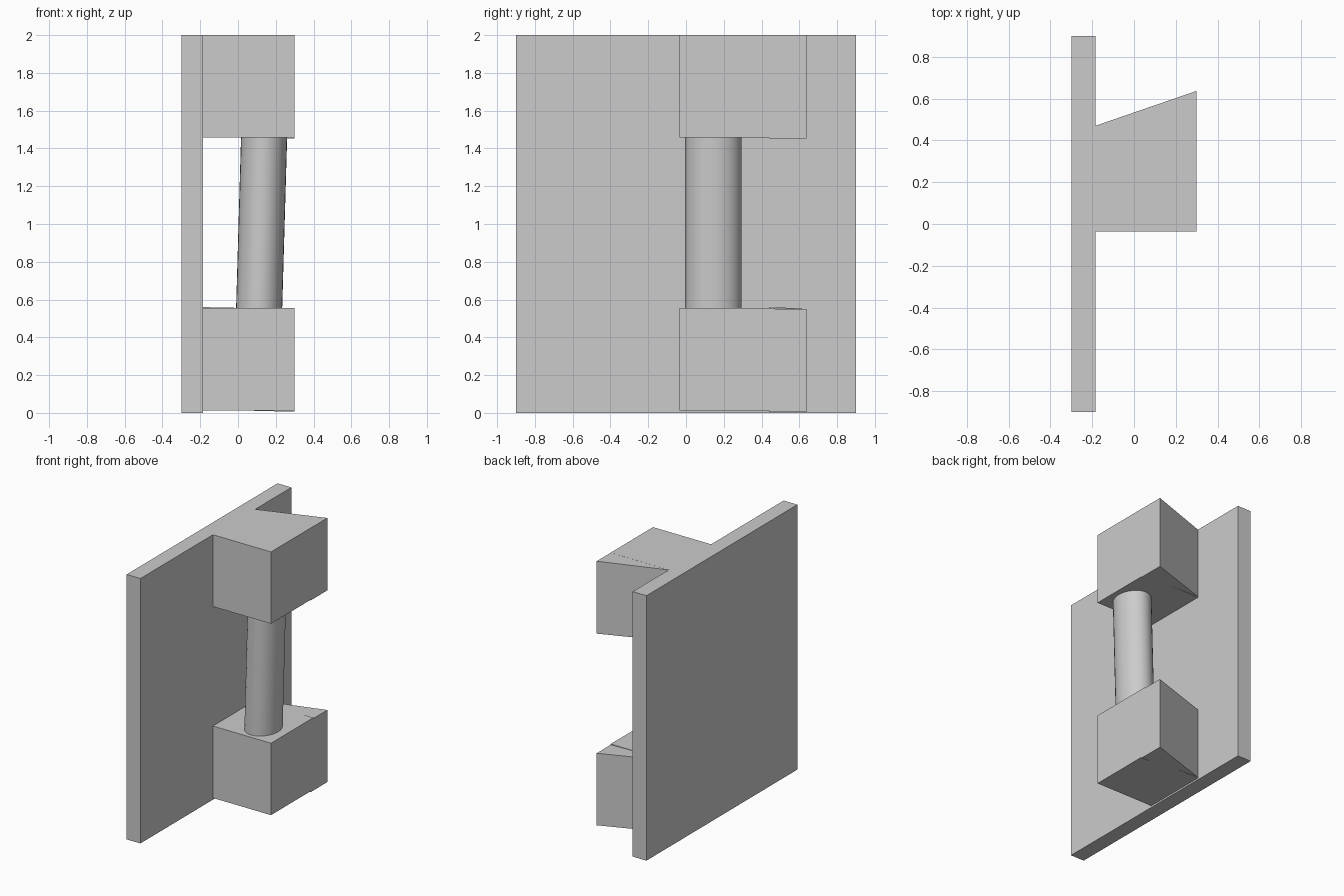
import bpy
import bmesh
import math

cube = bpy.data.objects.get("Cube")
if cube:
    bpy.data.objects.remove(cube, do_unlink=True)

grey = bpy.data.materials.new("plain grey")
grey.use_nodes = True
colour = (0.6, 0.6, 0.6, 1)
grey.diffuse_color = colour
grey.node_tree.nodes["Principled BSDF"].inputs["Base Color"].default_value = colour


def prism(name, outline, low, high):
    """Extrude an xy outline between two heights, each a function of x."""
    bm = bmesh.new()
    bottom = [bm.verts.new((x, y, low(x))) for x, y in outline]
    top = [bm.verts.new((x, y, high(x))) for x, y in outline]
    bm.faces.new(bottom[::-1])
    bm.faces.new(top)
    n = len(outline)
    for i in range(n):
        j = (i + 1) % n
        bm.faces.new((bottom[i], bottom[j], top[j], top[i]))
    mesh = bpy.data.meshes.new(name)
    bm.to_mesh(mesh)
    bm.free()
    mesh.materials.append(grey)
    obj = bpy.data.objects.new(name, mesh)
    bpy.context.collection.objects.link(obj)
    return obj


def level(z):
    return lambda x: z


def slope(left, right):
    return lambda x: left + (right - left) * (x - INNER) / (OUTER - INNER)


BACK, INNER, OUTER = -0.3, -0.185, 0.3
FRONT, REAR, TIP = -0.035, 0.47, 0.637

# Upright backing plate
prism("back_plate", [(BACK, -0.9), (INNER, -0.9), (INNER, 0.9), (BACK, 0.9)],
      level(0), level(2))

# Brackets: a square block, and a slightly tilted wedge behind it
block = [(INNER, FRONT), (OUTER, FRONT), (OUTER, REAR), (INNER, REAR)]
wedge = [(INNER, 0.44), (OUTER, 0.44), (OUTER, TIP), (INNER, REAR)]
prism("lower_block", block, level(0.013), level(0.556))
prism("lower_wedge", wedge, slope(0.018, 0.006), slope(0.56, 0.55))
prism("upper_block", block, level(1.458), level(2))
prism("upper_wedge", wedge, slope(1.463, 1.453), level(1.9995))

# Handle bar: a flattened round bar leaning slightly outward
bpy.ops.mesh.primitive_cylinder_add(vertices=32, radius=1, depth=1.1,
                                    location=(0.125, 0.145, 1.005))
bar = bpy.context.object
bar.name = "handle_bar"
bar.scale = (0.122, 0.149, 1)
bar.rotation_euler.y = math.atan2(0.026, 0.9)
bar.data.materials.append(grey)
bpy.ops.object.shade_smooth_by_angle()
